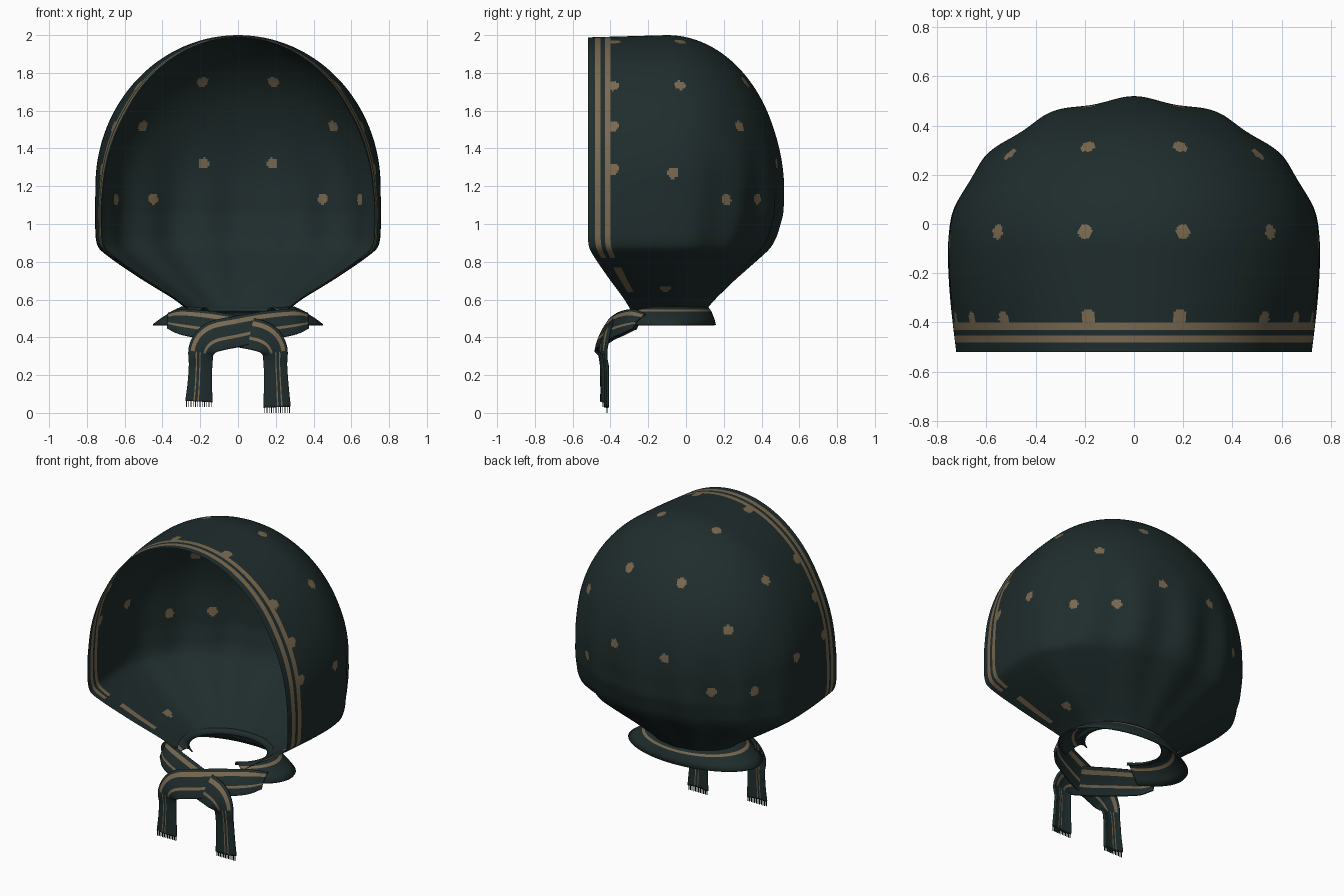
import bpy, bmesh, math
from mathutils import Vector

if "Cube" in bpy.data.objects:
    bpy.data.objects.remove(bpy.data.objects["Cube"])


def material(name, rgb):
    m = bpy.data.materials.new(name)
    m.diffuse_color = (*rgb, 1)
    m.use_nodes = True
    m.node_tree.nodes["Principled BSDF"].inputs["Base Color"].default_value = m.diffuse_color
    return m


CLOTH = material("dark_green_cloth", (0.014, 0.0255, 0.0255))
TAN = material("tan_print", (0.19, 0.14, 0.08))


def grid(name, rows, is_tan, thick=0, weld=0):
    """Surface through rows of points; is_tan(row, col, centre) picks the print colour."""
    bm = bmesh.new()
    vs = [[bm.verts.new(p) for p in r] for r in rows]
    for i in range(len(rows) - 1):
        for j in range(len(rows[0]) - 1):
            f = bm.faces.new((vs[i][j], vs[i][j + 1], vs[i + 1][j + 1], vs[i + 1][j]))
            f.smooth = True
            f.material_index = int(is_tan(i, j, f.calc_center_median()))
    if weld:
        bmesh.ops.remove_doubles(bm, verts=bm.verts, dist=weld)
    me = bpy.data.meshes.new(name)
    bm.to_mesh(me)
    bm.free()
    me.materials.append(CLOTH)
    me.materials.append(TAN)
    ob = bpy.data.objects.new(name, me)
    bpy.context.collection.objects.link(ob)
    if thick:
        s = ob.modifiers.new("thickness", "SOLIDIFY")
        s.thickness, s.offset = thick, 0
    return ob


def lerp_table(table, z):
    for a, b in zip(table, table[1:]):
        if z <= b[0]:
            k = (z - a[0]) / (b[0] - a[0])
            return [p + (q - p) * k for p, q in zip(a, b)]
    return table[-1]


# ---- hood: horizontal U-shaped sections, open to the front ----
YC = -0.1
#        z, half width, front y, back y
LOWER = [(0.54, 0.26, -0.29, 0.10), (0.60, 0.335, -0.325, 0.15), (0.70, 0.50, -0.40, 0.25),
         (0.80, 0.65, -0.47, 0.36), (0.87, 0.742, -0.514, 0.435), (0.93, 0.755, -0.52, 0.468),
         (1.05, 0.757, -0.52, 0.502), (1.2, 0.755, -0.52, 0.51)]
sections = [lerp_table(LOWER, 0.54 + 0.66 * i / 66) for i in range(66)]
for i in range(106):
    a = math.pi / 2 * i / 105
    c = max(math.cos(a), 0.0004)
    sections.append((1.2 + 0.8 * math.sin(a), 0.755 * c, -0.52, YC + 0.61 * c))
for _ in range(5):  # round the corner of the profile
    sections = [sections[0]] + [tuple((p + 2 * q + r) / 4 for p, q, r in zip(a, b, c)) for a, b, c in
                                zip(sections, sections[1:], sections[2:])] + [sections[-1]]

NS, NA = 56, 200
rows = []
for z, w, yf, yb in sections:
    fade = max(0, min(1, (1.5 - z) / 0.4)) * min(1, (z - 0.4) / 0.45)
    pinch = 0.045 + 0.055 * max(0, min(1, (z - 1.1) / 0.5))
    side = []
    for j in range(NS):
        f = j / NS
        side.append((w * (1 - pinch * (1 - math.sin(math.pi / 2 * f))),
                     yf + (YC - yf) * f, z - 0.012 * (1 - f) * max(0, z - 1.2) / 0.8))
    back = []
    for j in range(NA + 1):
        t = math.pi * j / NA
        r = 1 + 0.022 * fade * math.cos(14 * (t - math.pi / 2)) * math.sin(t)
        back.append((w * r * math.cos(t), YC + (yb - YC) * r * math.sin(t), z))
    rows.append(side + back + [(-x, y, zz) for x, y, zz in reversed(side)])

# printed spots, mirrored left and right
C = Vector((0, YC, 1.2))
SPOTS = [(.19, .32, 1.76), (.51, .29, 1.52), (.18, .48, 1.32), (.46, .39, 1.13), (.62, .2, 1.13),
         (.57, -.03, 1.75), (.2, -.03, 1.97), (.75, -.07, 1.27), (.43, -.11, .66), (.53, -.385, 1.73),
         (.19, -.385, 1.985), (.72, -.385, 1.29), (.66, -.385, 1.52)]
dirs = [(Vector((s * x, y, z)) - C).normalized() for x, y, z in SPOTS for s in (1, -1)]


def hood_print(i, j, p):
    f = (min(j, 2 * NS + NA - 1 - j) + 0.5) / NS
    if p.z > 0.82 and (0.09 < f < 0.155 or 0.21 < f < 0.28):
        return True
    if 0.64 < p.z < 0.77 and 0.17 < f < 0.30:  # streak below the corner
        return True
    d = p - C
    return any(d.dot(n) > 0 and d.cross(n).length < 0.03 for n in dirs)


grid("hood", rows, hood_print, weld=0.0015)

# ---- flared collar around the neck, open at the front ----
PROFILE = [(0.25, 0.19, 0.535), (0.27, 0.205, 0.555), (0.30, 0.215, 0.558), (0.33, 0.225, 0.545),
           (0.35, 0.232, 0.534), (0.41, 0.247, 0.495), (0.45, 0.255, 0.465)]
rows = []
for a, b, z in PROFILE:
    ring = []
    for j in range(97):
        t = math.radians(-52 + 284 * j / 96)
        ring.append((a * math.cos(t), YC + b * math.sin(t), z))
    rows.append(ring)
grid("collar", rows, lambda i, j, p: i == 3, thick=0.008)


# ---- crossed knot bands that end in hanging tails ----
#        x, y, z, half width
BAND = [(.37, -.25, .485, .04), (.30, -.31, .48, .065), (.15, -.375, .46, .075), (0, -.42, .43, .08),
        (-.13, -.445, .40, .08), (-.19, -.45, .34, .068), (-.198, -.437, .25, .06),
        (-.202, -.435, .15, .063), (-.207, -.435, .06, .07)]


def spline(pts, n=8):
    pts = [Vector(p) for p in pts]
    ext = [2 * pts[0] - pts[1]] + pts + [2 * pts[-1] - pts[-2]]
    out = []
    for a, b, c, d in zip(ext, ext[1:], ext[2:], ext[3:]):
        for k in range(n):
            t = k / n
            out.append(0.5 * (2 * b + (c - a) * t + (2 * a - 5 * b + 4 * c - d) * t * t
                              + (3 * b - a - 3 * c + d) * t ** 3))
    return out + [pts[-1]]


def band(name, side, dy, bottom):
    pts = [(x * side, y + dy, z, h) for x, y, z, h in BAND]
    pts[-1] = (pts[-1][0], pts[-1][1], bottom, pts[-1][3])
    path = spline(pts)
    N = 20
    rows = []
    for i, p in enumerate(path):
        q0, q1 = path[max(i - 1, 0)], path[min(i + 1, len(path) - 1)]
        tx, tz = q1[0] - q0[0], q1[2] - q0[2]
        l = math.hypot(tx, tz)
        nx, nz = tz / l * side, -tx / l * side
        row = []
        for j in range(N + 1):
            u = 1 - 2 * j / N
            y = p[1] - 0.012 * (1 - u * u) + 0.035 * u * nz  # bulge, and lean back at the top
            row.append((p[0] + nx * p[3] * u, y, p[2] + nz * p[3] * u))
        rows.append(row)
    tail = len(path) - 24

    def stripes(i, j, p):
        if i > tail:
            return j == 6 or j == 9
        return 2 <= j <= 4 or 12 <= j <= 13
    grid(name, rows, stripes, thick=0.014)
    # fringe threads under the tail
    bm = bmesh.new()
    end = path[-1]
    for k in range(12):
        x = end[0] + end[3] * (-0.94 + 1.88 * k / 11)
        r = bmesh.ops.create_cube(bm, size=1)
        for v in r["verts"]:
            v.co = Vector((x + v.co.x * 0.004, end[1] - 0.004 + v.co.y * 0.006,
                           bottom - 0.0125 + v.co.z * 0.035))
    me = bpy.data.meshes.new(name + "_fringe")
    bm.to_mesh(me)
    bm.free()
    me.materials.append(CLOTH)
    bpy.context.collection.objects.link(bpy.data.objects.new(name + "_fringe", me))


band("front_knot_band", 1, 0.0, 0.06)
band("rear_knot_band", -1, 0.02, 0.03)
